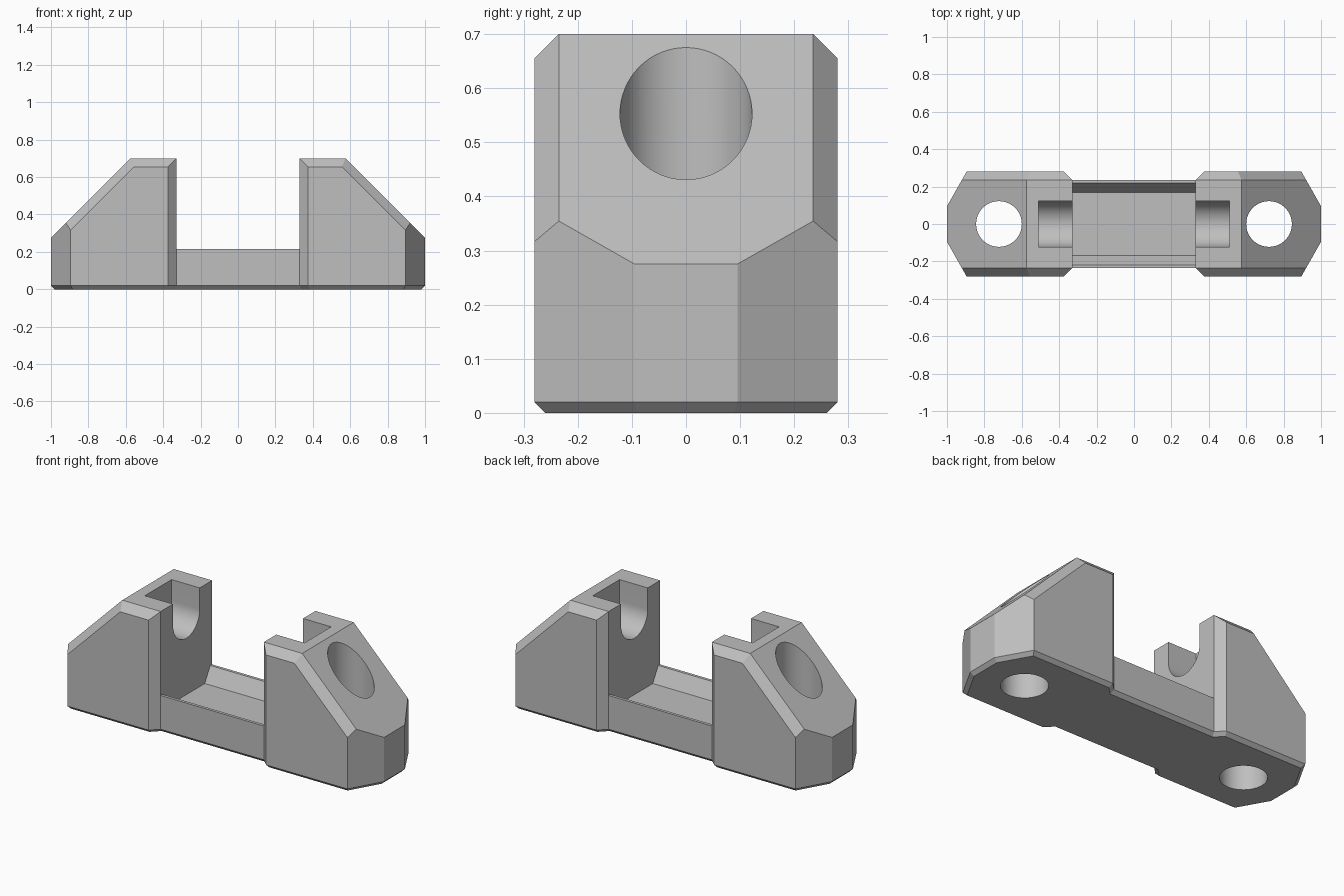
import bpy, bmesh, math
from mathutils import Vector

cube = bpy.data.objects.get("Cube")
if cube:
    bpy.data.objects.remove(cube)

INNER, HALF, HEIGHT = 0.33, 0.28, 0.70   # tower inner face, half depth, height
CH, FOOT = 0.045, 0.02                   # edge chamfer, bottom chamfer
RIM, FLOOR = 0.215, 0.13                 # bridge rim and trough floor heights
R = 0.122                                # bore and slot radius

grey = bpy.data.materials.new("plain grey")
grey.use_nodes = True
colour = (0.52, 0.52, 0.52, 1)
grey.diffuse_color = colour
grey.node_tree.nodes["Principled BSDF"].inputs["Base Color"].default_value = colour


def finish(name, bm):
    bmesh.ops.remove_doubles(bm, verts=bm.verts[:], dist=1e-4)
    bmesh.ops.recalc_face_normals(bm, faces=bm.faces[:])
    mesh = bpy.data.meshes.new(name)
    bm.to_mesh(mesh)
    bm.free()
    mesh.materials.append(grey)
    obj = bpy.data.objects.new(name, mesh)
    bpy.context.collection.objects.link(obj)
    return obj


def clip(bm, point, normal):
    """Cut away everything beyond a plane and close the hole."""
    bmesh.ops.bisect_plane(bm, geom=bm.verts[:] + bm.edges[:] + bm.faces[:], dist=1e-5,
                           plane_co=point, plane_no=Vector(normal).normalized(), clear_outer=True)
    bmesh.ops.holes_fill(bm, edges=[e for e in bm.edges if e.is_boundary], sides=0)


def prism(name, profile, x0, x1):
    """Extrude a (y, z) profile along x."""
    bm = bmesh.new()
    face = bm.faces.new([bm.verts.new((x0, y, z)) for y, z in profile])
    out = bmesh.ops.extrude_face_region(bm, geom=[face])
    moved = [v for v in out["geom"] if isinstance(v, bmesh.types.BMVert)]
    bmesh.ops.translate(bm, verts=moved, vec=(x1 - x0, 0, 0))
    return finish(name, bm)


def apply(obj, mod):
    bpy.context.view_layer.objects.active = obj
    bpy.ops.object.modifier_apply(modifier=mod.name)


def boolean(obj, other, operation):
    mod = obj.modifiers.new("bool", "BOOLEAN")
    mod.operation, mod.solver, mod.object = operation, "EXACT", other
    apply(obj, mod)
    bpy.data.objects.remove(other)


# Tower: a block trimmed by planes
bm = bmesh.new()
bmesh.ops.create_cube(bm, size=1)
for v in bm.verts:
    v.co = (INNER if v.co.x < 0 else 1, HALF * 2 * v.co.y, HEIGHT if v.co.z > 0 else 0)
clip(bm, (1, 0, 0.275), (1, 0, 1))                               # sloping shoulder
walls = [((1, 0), (1, 0))]
for s in (-1, 1):
    walls += [((0.5, s * HALF), (0, s)),                         # side
              ((INNER, s * (HALF - CH)), (-1, s)),               # inner corner
              ((1, s * 0.095), (0.185, s * 0.105))]              # outer corner
    clip(bm, (0.5, s * (HALF - CH), HEIGHT), (0, s, 1))          # top edge
    d = math.sqrt(0.5)
    clip(bm, (1, s * (HALF - CH), 0.275), (d, s, d))             # shoulder edge
for (px, py), n in walls:
    n = Vector(n).normalized()
    clip(bm, (px, py, 0), (n.x, n.y, 0))
    clip(bm, (px, py, FOOT), (n.x, n.y, -1))                     # bottom chamfer
body = finish("bracket_body", bm)

# Vertical bolt hole
bm = bmesh.new()
bmesh.ops.create_cone(bm, cap_ends=True, segments=64, radius1=R, radius2=R, depth=2)
bmesh.ops.translate(bm, verts=bm.verts[:], vec=(0.722, 0, 0.3))
boolean(body, finish("bolt_hole", bm), "DIFFERENCE")

# U-shaped slot open at the top and the inner face
arc = [(R * math.cos(a), 0.578 + R * math.sin(a))
       for a in (math.pi + math.pi * i / 32 for i in range(33))]
boolean(body, prism("shaft_slot", arc + [(R, 1), (-R, 1)], 0.1, 0.51), "DIFFERENCE")

# Second tower
mirror = body.modifiers.new("mirror", "MIRROR")
mirror.use_mirror_merge = False
apply(body, mirror)

# Bridge with a shallow trough
W = HALF - CH
half = [(W - FOOT, 0), (W, FOOT), (W, RIM), (0.218, RIM), (0.168, FLOOR)]
bridge = prism("bridge", half + [(-y, z) for y, z in reversed(half)], -0.42, 0.42)
boolean(body, bridge, "UNION")

bpy.ops.object.select_all(action="DESELECT")
body.select_set(True)
bpy.context.view_layer.objects.active = body
bpy.ops.object.shade_smooth_by_angle(angle=math.radians(20))
